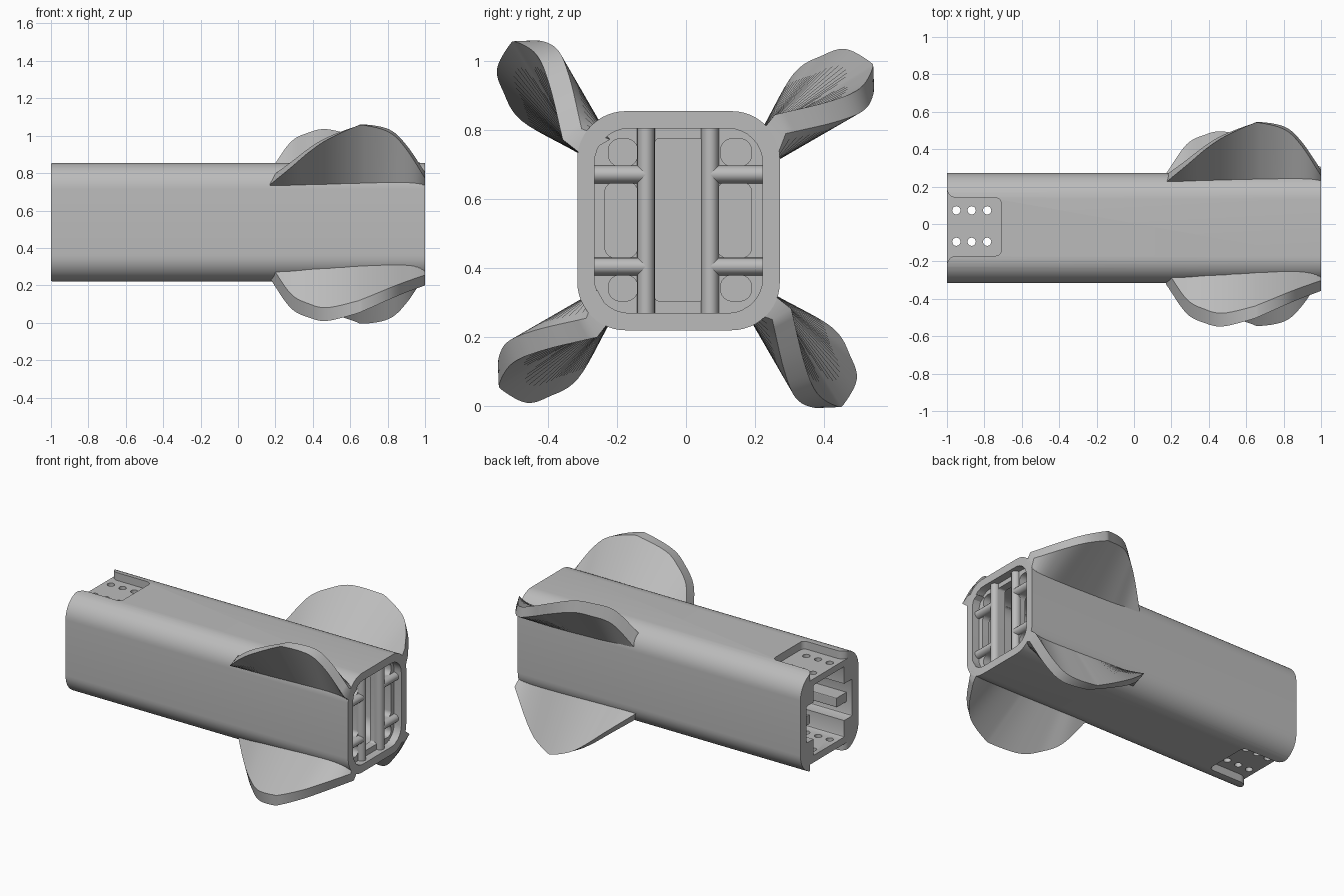
import bpy, bmesh, math
from mathutils import Vector

cube = bpy.data.objects.get("Cube")
if cube:
    bpy.data.objects.remove(cube, do_unlink=True)

grey = bpy.data.materials.new("plain_grey")
grey.use_nodes = True
grey.diffuse_color = (0.5, 0.5, 0.5, 1)
grey.node_tree.nodes["Principled BSDF"].inputs["Base Color"].default_value = (0.5, 0.5, 0.5, 1)


def finish(name, bm):
    bmesh.ops.recalc_face_normals(bm, faces=bm.faces)
    mesh = bpy.data.meshes.new(name)
    bm.to_mesh(mesh)
    bm.free()
    mesh.materials.append(grey)
    ob = bpy.data.objects.new(name, mesh)
    bpy.context.collection.objects.link(ob)
    return ob


def loft(name, rings):
    """Skin equal closed rings of points and cap both ends."""
    bm = bmesh.new()
    loops = [[bm.verts.new(p) for p in ring] for ring in rings]
    for a, b in zip(loops, loops[1:]):
        for i in range(len(a)):
            j = (i + 1) % len(a)
            bm.faces.new((a[i], a[j], b[j], b[i]))
    bm.faces.new(loops[0])
    bm.faces.new(loops[-1])
    return finish(name, bm)


def rounded(y0, y1, z0, z1, r, seg=8):
    pts = []
    corners = [(y1 - r, z1 - r), (y0 + r, z1 - r), (y0 + r, z0 + r), (y1 - r, z0 + r)]
    for k, (cy, cz) in enumerate(corners):
        for i in range(seg + 1):
            a = math.pi / 2 * (k + i / seg)
            pts.append((cy + r * math.cos(a), cz + r * math.sin(a)))
    return pts


def along_x(name, outline, x0, x1):
    return loft(name, [[(x, y, z) for y, z in outline] for x in (x0, x1)])


def along_z(name, outline, z0, z1):
    return loft(name, [[(x, y, z) for x, y in outline] for z in (z0, z1)])


def smooth(ob, angle=35):
    bpy.ops.object.select_all(action='DESELECT')
    ob.select_set(True)
    bpy.context.view_layer.objects.active = ob
    bpy.ops.object.shade_smooth_by_angle(angle=math.radians(angle))


# Body: long rounded tube
body = along_x("body", rounded(-0.315, 0.272, 0.22, 0.855, 0.14, 12), -1, 1)
cutters = []

# Grille end: shallow recess, inner cavity and window openings
cutters.append(along_x("cut_recess", rounded(-0.265, 0.222, 0.27, 0.805, 0.1), 0.95, 1.1))
cutters.append(along_x("cut_cavity", rounded(-0.255, 0.212, 0.28, 0.795, 0.09), 0.3, 0.9))
windows = [(-0.09, 0.05, 0.305, 0.775, 0.012)]
for y0, y1 in ((-0.235, -0.14), (0.09, 0.19)):
    windows += [(y0, y1, 0.43, 0.65, 0.03),
                (y0 + 0.01, y1, 0.305, 0.38, 0.034),
                (y0 + 0.01, y1, 0.695, 0.775, 0.034)]
for w in windows:
    cutters.append(along_x("cut_window", rounded(*w), 0.85, 1.05))

# Open end: cross-shaped socket
cutters.append(along_x("cut_socket_tall", rounded(-0.17, 0.14, 0.315, 0.765, 0.01, 2), -1.1, -0.68))
cutters.append(along_x("cut_socket_wide", rounded(-0.25, 0.21, 0.42, 0.655, 0.01, 2), -1.1, -0.69))

# Mounting recesses above and below, flared towards the end
half = [(-1.1, 0.215), (-1.0, 0.215)]
for i in range(7):
    a = math.pi / 2 * i / 6
    half.append((-0.95 - 0.05 * math.cos(a), 0.205 - 0.05 * math.sin(a)))
for i in range(7):
    a = math.pi / 2 * (1 - i / 6)
    half.append((-0.74 + 0.03 * math.cos(a), 0.125 + 0.03 * math.sin(a)))
plan = [(x, y - 0.015) for x, y in half] + [(x, -y - 0.015) for x, y in reversed(half)]
for z0, z1 in ((0.805, 0.95), (0.1, 0.27)):
    cutters.append(along_z("cut_mount", plan, z0, z1))

# Screw holes
for x in (-0.95, -0.868, -0.785):
    for y in (-0.095, 0.073):
        ring = [(x + 0.022 * math.cos(i * math.pi / 10), y + 0.022 * math.sin(i * math.pi / 10))
                for i in range(20)]
        cutters.append(along_z("cut_hole", ring, 0.05, 1))

for c in cutters:
    mod = body.modifiers.new(c.name, 'BOOLEAN')
    mod.operation = 'DIFFERENCE'
    mod.solver = 'EXACT'
    mod.object = c
bpy.context.view_layer.update()
carved = bpy.data.meshes.new_from_object(body.evaluated_get(bpy.context.evaluated_depsgraph_get()))
body.modifiers.clear()
body.data = carved
for c in cutters:
    bpy.data.objects.remove(c, do_unlink=True)
smooth(body)


# Grille ribs: round bars half sunk in the recess floor
def bar(name, p, q, r=0.026):
    p, q = Vector(p), Vector(q)
    side = (q - p).normalized().cross(Vector((1, 0, 0)))
    rings = []
    for c in (p, q):
        rings.append([c + side * r * math.cos(i * math.pi / 8)
                      + Vector((r * 1.2 * math.sin(i * math.pi / 8), 0, 0)) for i in range(16)])
    smooth(loft(name, rings))


for y, wall in ((-0.116, -0.268), (0.07, 0.225)):
    bar("vertical_rib", (0.95, y, 0.268), (0.95, y, 0.807))
    for z in (0.405, 0.672):
        bar("cross_rib", (0.95, y, z), (0.95, wall, z))

# Guide rails inside the socket
for y0, y1 in ((-0.26, -0.15), (0.12, 0.22)):
    along_x("guide_rail", rounded(y0, y1, 0.5, 0.56, 0.005, 2), -0.96, -0.67)

# Twisted fins: x, outward and upward position of the curved rim
rim = [Vector(p) for p in ((0.17, 0.3, 0.2), (0.28, 0.457, 0.29), (0.38, 0.51, 0.375),
                           (0.475, 0.5275, 0.44), (0.62, 0.4925, 0.508), (0.68, 0.47, 0.5175),
                           (0.81, 0.4125, 0.48), (0.9, 0.375, 0.39), (1, 0.3375, 0.235))]


def spline(pts, steps=6):
    ext = [2 * pts[0] - pts[1]] + pts + [2 * pts[-1] - pts[-2]]
    out = []
    for a, b, c, d in zip(ext, ext[1:], ext[2:], ext[3:]):
        for i in range(steps):
            t = i / steps
            out.append(0.5 * (2 * b + (c - a) * t + (2 * a - 5 * b + 4 * c - d) * t * t
                              + (3 * b - a - 3 * c + d) * t ** 3))
    return out + [pts[-1]]


curve = spline(rim)
fins = [("front_top_fin", -0.02, 0.5375, 0), ("back_top_fin", 0.0225, 0.5075, 1),
        ("back_bottom_fin", -0.0325, 0.5175, 2), ("front_bottom_fin", -0.0225, 0.5375, 3)]
for name, cy, cz, turns in fins:
    rings = []
    for p in curve:
        x, u, v = p
        t = (x - 0.17) / 0.83
        section = [(0.28, 0.19), (u, v),
                   (u - 0.08 + 0.025 * t, v + 0.07 * abs(t - 0.55)), (0.2, 0.235)]
        ring = []
        for a, b in section:
            y, z = -a, b
            for _ in range(turns):
                y, z = z, -y
            ring.append((x, cy + y, cz + z))
        rings.append(ring)
    smooth(loft(name, rings), 40)
